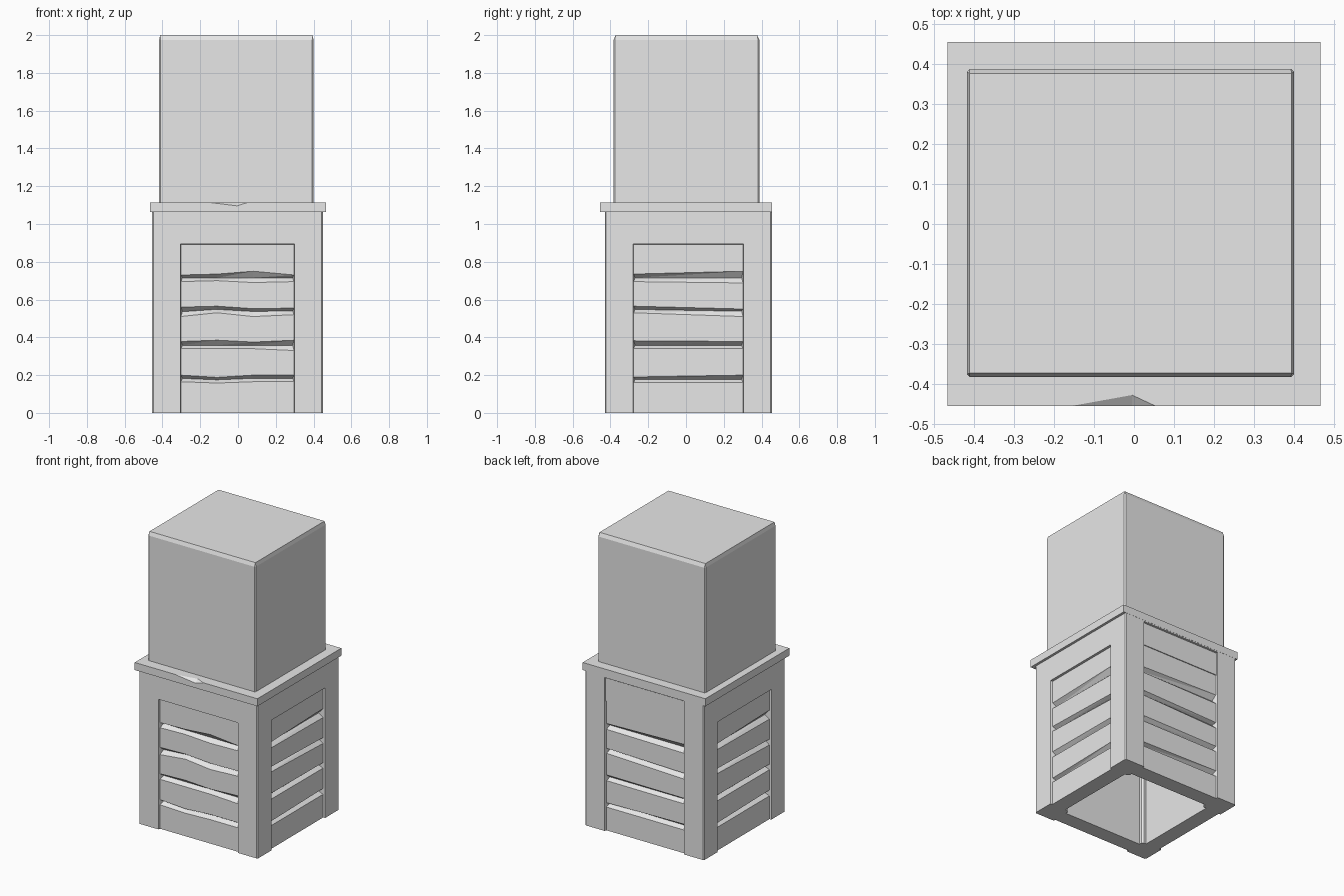
import bpy
import bmesh
from math import radians
from mathutils import Matrix, Vector

old = bpy.data.objects.get("Cube")
if old:
    bpy.data.objects.remove(old, do_unlink=True)

grey = bpy.data.materials.new("plain_grey")
grey.use_nodes = True
grey.diffuse_color = (0.8, 0.8, 0.8, 1)
grey.node_tree.nodes["Principled BSDF"].inputs["Base Color"].default_value = (0.8, 0.8, 0.8, 1)


def finish(name, bm, recalc=True):
    if recalc:
        bmesh.ops.recalc_face_normals(bm, faces=bm.faces)
    mesh = bpy.data.meshes.new(name)
    bm.to_mesh(mesh)
    bm.free()
    mesh.materials.append(grey)
    obj = bpy.data.objects.new(name, mesh)
    bpy.context.collection.objects.link(obj)
    return obj


def hull(name, points):
    bm = bmesh.new()
    for p in points:
        bm.verts.new(p)
    bmesh.ops.convex_hull(bm, input=bm.verts)
    bmesh.ops.dissolve_limit(bm, angle_limit=0.001, verts=bm.verts, edges=bm.edges)
    return finish(name, bm)


def rect(x0, x1, y0, y1, z, c=0.0):
    """Corner points of a rectangle whose corners are cut by c."""
    pts = []
    for x, dx in ((x0, c), (x1, -c)):
        for y, dy in ((y0, c), (y1, -c)):
            pts += [(x + dx, y, z), (x, y + dy, z)] if c else [(x, y, z)]
    return pts


def cut(target, cutter):
    cutter.hide_render = True
    mod = target.modifiers.new("cut", 'BOOLEAN')
    mod.object = cutter
    mod.solver = 'EXACT'
    bpy.context.view_layer.objects.active = target
    bpy.ops.object.modifier_apply(modifier=mod.name)
    bpy.data.objects.remove(cutter, do_unlink=True)


# Hollow pedestal frame with cut outer corners
body = (-0.455, 0.45, -0.43, 0.455)
frame = hull("pedestal_frame", rect(*body, 0, 0.007) + rect(*body, 1.065, 0.007))
cavity = (-0.335, 0.33, -0.31, 0.335)
cut(frame, hull("cavity_cutter", rect(*cavity, -0.1) + rect(*cavity, 1.02)))

# Inner corner posts that reach into the cavity
for x0, x1, side in ((-0.4, -0.305, "right"), (0.3, 0.4, "left")):
    for y0, y1, end in ((-0.38, -0.28, "front"), (0.305, 0.4, "back")):
        hull(f"{end}_{side}_inner_post", rect(x0, x1, y0, y1, 0, 0.012) + rect(x0, x1, y0, y1, 1.03, 0.012))

# Slat grooves: lower lip, valley and upper lip heights along the width
FACE, VALLEY, RECESS = 0.014, 0.043, 0.05
worn = [
    ((.165, .158, .165, .165), (.183, .175, .183, .183), (.2, .188, .2, .2)),
    ((.34, .34, .34, .33), (.358, .358, .358, .358), (.378, .385, .375, .385)),
    ((.51, .53, .51, .52), (.535, .548, .537, .54), (.56, .565, .552, .555)),
    ((.695, .7, .69, .695), (.715, .715, .715, .715), (.73, .735, .75, .73)),
]
plain = [
    ((.16, .16), (.178, .178), (.19, .2)),
    ((.342, .34), (.358, .358), (.382, .378)),
    ((.53, .51), (.548, .538), (.565, .55)),
    ((.695, .688), (.715, .715), (.735, .75)),
]


def side_panel(name, angle, dist, u0, u1, grooves, columns, open_top=False):
    turn = Matrix.Rotation(radians(angle), 4, 'Z')

    def place(u, w, z):
        return turn @ Vector((u, w - dist, z))

    # Recess with slightly tapered edges
    top = 1.055 if open_top else 0.895
    pts = []
    for w, s in ((-0.02, -0.005), (RECESS, 0.012)):
        for u in (u0 + s, u1 - s):
            pts += [place(u, w, -0.05), place(u, w, top - s * 0.5)]
    cut(frame, hull(name + "_cutter", pts))

    # Rows of the slatted surface from the ground up
    n = len(columns)
    rows = [((0,) * n, RECESS), ((0,) * n, FACE)]
    for low, mid, high in grooves:
        rows += [(low, FACE), (mid, VALLEY), (high, FACE)]
    rows.append(((0.892,) * n, FACE))
    if open_top:
        rows += [((0.892,) * n, 0.008), ((1.05,) * n, 0.008), ((1.05,) * n, RECESS)]
    bm = bmesh.new()
    grid = [[bm.verts.new(place(u, w, z)) for u, z in zip(columns, zs)] for zs, w in rows]
    for a, b in zip(grid, grid[1:]):
        for i in range(n - 1):
            # split quads so bent strips stay flat
            bm.faces.new((a[i], a[i + 1], b[i + 1]))
            bm.faces.new((a[i], b[i + 1], b[i]))
    finish(name, bm, recalc=False)


side_panel("front_slats", 0, 0.43, -0.305, 0.3, worn, (-0.305, -0.11, 0.08, 0.3))
side_panel("left_slats", 90, 0.45, -0.28, 0.305, plain, (-0.28, 0.305))
side_panel("back_slats", 180, 0.455, -0.3, 0.305, plain, (-0.3, 0.305), open_top=True)
side_panel("right_slats", 270, 0.455, -0.305, 0.28, plain, (-0.305, 0.28))

# Cap slab with a chipped front edge
slab = (-0.467, 0.467, -0.456, 0.456)
cap = hull("cap_slab", rect(*slab, 1.063) + rect(*slab, 1.115))
cut(cap, hull("chip_cutter", [
    (-0.16, -0.456, 1.115), (0.055, -0.456, 1.115), (-0.005, -0.456, 1.096),
    (-0.005, -0.428, 1.115), (-0.02, -0.6, 1.3)]))

# Upper block with chamfered edges
block = (-0.418, 0.4, -0.383, 0.388)
hull("upper_block", rect(*block, 1.11, 0.007) + rect(*block, 1.975, 0.007)
     + rect(-0.412, 0.394, -0.373, 0.377, 2.0))
